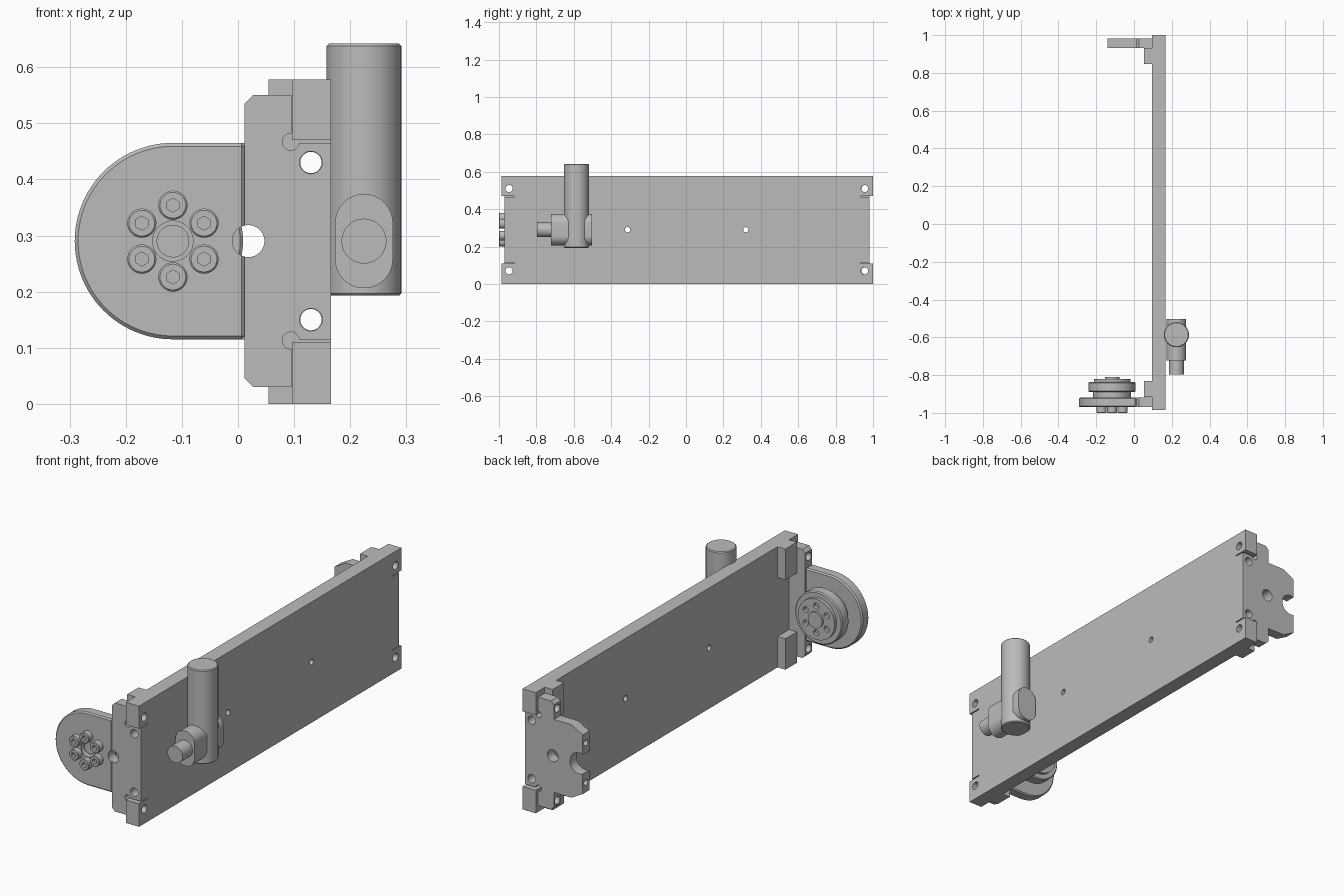
import bpy, bmesh
from math import pi, sin, cos, radians
from mathutils import Matrix, Vector

if "Cube" in bpy.data.objects:
    bpy.data.objects.remove(bpy.data.objects["Cube"])

GREY = (0.5, 0.5, 0.5, 1)
metal = bpy.data.materials.new("plain_grey")
metal.use_nodes = True
metal.diffuse_color = GREY
metal.node_tree.nodes["Principled BSDF"].inputs["Base Color"].default_value = GREY

MID = 0.29          # height of the mirror plane between top and bottom
HUB_X = -0.116      # axis of the round bracket and hub
parts = []


def finish(name, bm):
    bmesh.ops.recalc_face_normals(bm, faces=bm.faces)
    mesh = bpy.data.meshes.new(name)
    bm.to_mesh(mesh)
    bm.free()
    mesh.materials.append(metal)
    ob = bpy.data.objects.new(name, mesh)
    bpy.context.collection.objects.link(ob)
    parts.append(ob)
    return ob


def box(name, x, y, z):
    bm = bmesh.new()
    bmesh.ops.create_cube(bm, size=1)
    for v in bm.verts:
        v.co = [a + (b - a) * (c + 0.5) for (a, b), c in zip((x, y, z), v.co)]
    return finish(name, bm)


def prism(name, outline, y0, y1):
    """Extrude an x-z outline along y."""
    bm = bmesh.new()
    face = bm.faces.new([bm.verts.new((x, y0, z)) for x, z in outline])
    new = bmesh.ops.extrude_face_region(bm, geom=[face])["geom"]
    moved = [g for g in new if isinstance(g, bmesh.types.BMVert)]
    bmesh.ops.translate(bm, verts=moved, vec=(0, y1 - y0, 0))
    return finish(name, bm)


def rod(name, axis, start, length, r, sides=48):
    bm = bmesh.new()
    bmesh.ops.create_cone(bm, cap_ends=True, segments=sides, radius1=r, radius2=r, depth=length)
    turn = Vector((0, 0, 1)).rotation_difference(axis).to_matrix().to_4x4()
    place = Matrix.Translation(Vector(start) + axis * length / 2)
    bmesh.ops.transform(bm, matrix=place @ turn, verts=bm.verts)
    return finish(name, bm)


X, Y, Z = Vector((1, 0, 0)), Vector((0, 1, 0)), Vector((0, 0, 1))


def apply(ob, mod):
    with bpy.context.temp_override(object=ob, active_object=ob, selected_objects=[ob]):
        bpy.ops.object.modifier_apply(modifier=mod.name)


def cut(ob, *cutters):
    for c in cutters:
        mod = ob.modifiers.new("cut", 'BOOLEAN')
        mod.operation, mod.solver, mod.object = 'DIFFERENCE', 'EXACT', c
        apply(ob, mod)
        parts.remove(c)
        bpy.data.objects.remove(c)


def bevel(ob, width):
    mod = ob.modifiers.new("edge", 'BEVEL')
    mod.width, mod.segments = width, 1
    mod.limit_method, mod.angle_limit = 'ANGLE', radians(40)
    apply(ob, mod)


def arc(cx, cz, r, a0, a1, n):
    angles = [radians(a0 + (a1 - a0) * i / n) for i in range(n + 1)]
    return [(cx + r * cos(a), cz + r * sin(a)) for a in angles]


def mirrored(half):
    """Complete an upper half outline with its lower mirror image."""
    return half + [(x, 2 * MID - z) for x, z in reversed(half)]


def hole_y(x, z, r, y0=-1.2, length=2.4):
    return rod("cutter", Y, (x, y0, z), length, r)


def hole_x(y, z, r, x0=-0.05, length=0.4):
    return rod("cutter", X, (x0, y, z), length, r)


# Long side plate with notched ends and drilled holes
plate = box("side_plate", (0.096, 0.166), (-0.986, 1.0), (0, 0.578))
for y0, y1 in ((-1.1, -0.918), (0.932, 1.1)):
    cut(plate, box("cutter", (0, 0.3), (y0, y1), (0.11, 0.47)))
for s in (-1, 1):
    cut(plate, hole_y(0.13, MID + s * 0.14, 0.019))
    for y in (-0.946, 0.955):
        cut(plate, hole_x(y, MID + s * 0.22, 0.019))
for y in (-0.312, 0.32):
    cut(plate, hole_x(y, MID, 0.014))

# Corner blocks behind the plate
for end, (y0, y1) in (("front", (-0.83, -0.917)), ("rear", (0.846, 0.932))):
    box(end + "_lower_block", (0.054, 0.097), (y1, y0), (0, 0.148))
    box(end + "_upper_block", (0.054, 0.097), (y1, y0), (0.43, 0.578))

# Outline of the mounting tab shared by both brackets
tab = [(0.166, 0.465), (0.0955, 0.465), (0.0955, 0.55), (0.027, 0.55), (0.012, 0.535), (0.012, 0.465)]


def drill_bracket(ob, y):
    cut(ob, hole_y(0.0185, MID, 0.0285))
    for s in (-1, 1):
        cut(ob, hole_y(0.13, MID + s * 0.14, 0.02),
            hole_y(0.094, MID + s * 0.177, 0.015),
            hole_x(y, MID + s * 0.22, 0.019))


# Front bracket: tab plus a rounded arm with a bevelled rim
front = prism("front_bracket_tab", mirrored(tab), -0.97, -0.918)
drill_bracket(front, -0.946)
round_end = arc(HUB_X, MID, 0.175, 90, 270, 48)
arm = prism("front_bracket_arm", [(0.012, 0.465)] + round_end + [(0.012, 0.115)], -0.97, -0.918)
bevel(arm, 0.006)
cut(arm, hole_y(HUB_X, MID, 0.036), hole_y(0.0185, MID, 0.0285))

# Rear bracket: tab plus a chamfered arm with an open bore
rear_half = tab + [(-0.08, 0.465), (-0.14, 0.432)]
rear = prism("rear_bracket", mirrored(rear_half), 0.932, 0.982)
drill_bracket(rear, 0.957)
cut(rear, hole_y(-0.122, MID, 0.05))
for s in (-1, 1):
    cut(rear, hole_x(0.957, MID + s * 0.095, 0.014, -0.2, 0.12))

# Stepped hub behind the front bracket
rod("hub_neck", Y, (HUB_X, -0.92, MID), 0.04, 0.1, 64)
flange = rod("hub_flange", Y, (HUB_X, -0.89, MID), 0.054, 0.125, 64)
bevel(flange, 0.005)
face = rod("hub_face", Y, (HUB_X, -0.84, MID), 0.02, 0.097, 64)
rod("hub_boss", Y, (HUB_X, -0.83, MID), 0.02, 0.038)
rod("hub_spigot", Y, (HUB_X, -0.955, MID), 0.04, 0.029)

# Ring of six socket screws, with matching holes in the hub face
for i in range(6):
    x, z = HUB_X + 0.064 * sin(i * pi / 3), MID + 0.064 * cos(i * pi / 3)
    cut(face, hole_y(x, z, 0.014, -0.837, 0.1))
    screw = rod("socket_screw_%d" % (i + 1), Y, (x, -1.0, z), 0.035, 0.026, 32)
    bevel(screw, 0.003)
    cut(screw, rod("cutter", Y, (x, -1.05, z), 0.066, 0.0125, 6))

# Upright motor with a crossing gearbox and output shaft
MX, MY = 0.2245, -0.586
motor = rod("motor_body", Z, (MX, MY, 0.193), 0.449, 0.0665, 64)
bevel(motor, 0.004)
stadium = arc(MX, MID + 0.0325, 0.0515, 0, 180, 24) + arc(MX, MID - 0.0325, 0.0515, 180, 360, 24)
prism("gearbox", stadium, -0.722, -0.502)
rod("output_shaft", Y, (MX, -0.797, MID), 0.08, 0.04)

# Smooth round surfaces, keep edges crisp
bpy.ops.object.select_all(action='DESELECT')
for ob in parts:
    ob.select_set(True)
bpy.context.view_layer.objects.active = parts[0]
bpy.ops.object.shade_smooth_by_angle(angle=radians(25))
